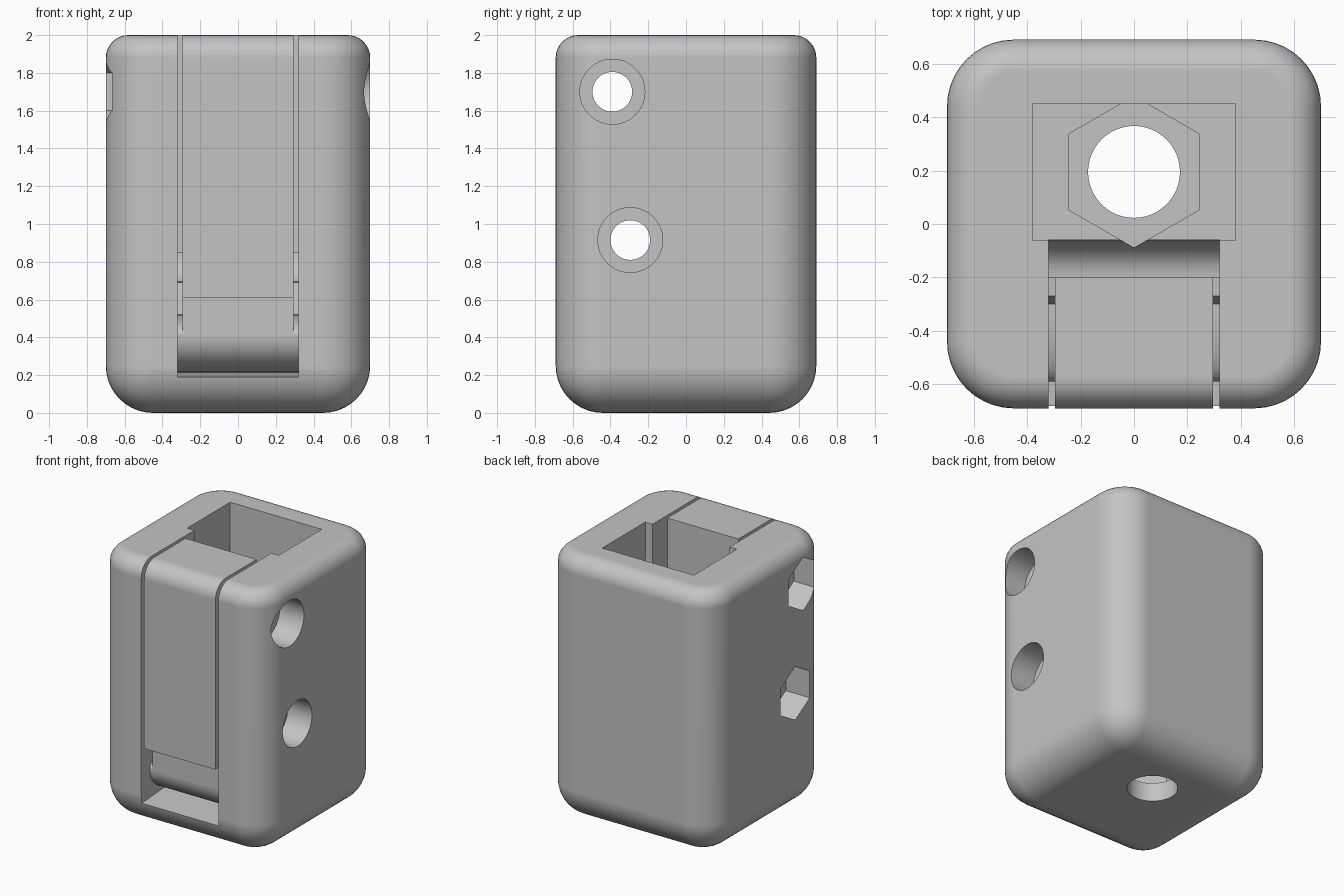
import bpy
import bmesh
import math
from mathutils import Matrix

if "Cube" in bpy.data.objects:
    bpy.data.objects.remove(bpy.data.objects["Cube"], do_unlink=True)

grey = bpy.data.materials.new("plain_grey")
grey.use_nodes = True
color = (0.55, 0.55, 0.55, 1)
grey.diffuse_color = color
grey.node_tree.nodes["Principled BSDF"].inputs["Base Color"].default_value = color


def make_object(name, bm):
    bmesh.ops.recalc_face_normals(bm, faces=bm.faces)
    mesh = bpy.data.meshes.new(name)
    bm.to_mesh(mesh)
    bm.free()
    mesh.materials.append(grey)
    obj = bpy.data.objects.new(name, mesh)
    bpy.context.collection.objects.link(obj)
    return obj


def box(x0, x1, y0, y1, z0, z1):
    bm = bmesh.new()
    bmesh.ops.create_cube(bm, size=1)
    for v in bm.verts:
        v.co = (x1 if v.co.x > 0 else x0, y1 if v.co.y > 0 else y0, z1 if v.co.z > 0 else z0)
    return bm


def rod(radius, sides, length, center, along_x=False):
    bm = bmesh.new()
    bmesh.ops.create_cone(bm, cap_ends=True, segments=sides, radius1=radius,
                          radius2=radius, depth=length)
    # A vertex of the ring lies on the y axis for sideways rods, on x for upright ones
    bmesh.ops.rotate(bm, verts=bm.verts, matrix=Matrix.Rotation(math.pi / 2, 3, "Z"))
    if along_x:
        bmesh.ops.rotate(bm, verts=bm.verts, matrix=Matrix.Rotation(math.pi / 2, 3, "Y"))
    elif sides == 6:
        bmesh.ops.rotate(bm, verts=bm.verts, matrix=Matrix.Rotation(math.pi / 2, 3, "Z"))
    bmesh.ops.translate(bm, verts=bm.verts, vec=center)
    return bm


def prism(profile, x0, x1):
    """Extrude a side profile of (y, z) points across x."""
    bm = bmesh.new()
    face = bm.faces.new([bm.verts.new((x0, y, z)) for y, z in profile])
    moved = bmesh.ops.extrude_face_region(bm, geom=[face])["geom"]
    verts = [g for g in moved if isinstance(g, bmesh.types.BMVert)]
    bmesh.ops.translate(bm, verts=verts, vec=(x1 - x0, 0, 0))
    return bm


def arc(cy, cz, ry, rz, start, end, steps=12):
    angles = [math.radians(start + (end - start) * i / steps) for i in range(steps + 1)]
    return [(cy + ry * math.cos(a), cz + rz * math.sin(a)) for a in angles]


# Rounded block: wide rounding on the uprights and base, tighter on top
bm = box(-0.7, 0.7, -0.69, 0.69, 0, 2)
wide = [e for e in bm.edges if min(v.co.z for v in e.verts) < 1]
bmesh.ops.bevel(bm, geom=wide, offset=0.25, segments=10, profile=0.5, affect="EDGES")
rim = [e for e in bm.edges if min(v.co.z for v in e.verts) > 1.999]
bmesh.ops.bevel(bm, geom=rim, offset=0.12, segments=8, profile=0.5, affect="EDGES")
body = make_object("clamp_body", bm)

cutters = []

# Central pocket, hexagonal recess and hole through the base
cutters.append(box(-0.38, 0.38, -0.06, 0.45, 0.85, 2.1))
cutters.append(rod(0.283, 6, 0.8, (0, 0.195, 0.54)))
cutters.append(rod(0.172, 48, 1.2, (0, 0.195, 0.4)))

# Curved space behind the flexing tongue
back_gap = [(-0.2, 2.1)] + arc(-0.2, 0.85, 0.14, 0.16, -90, 0) + [(0, 0.86), (0, 2.1)]
cutters.append(prism(back_gap, -0.32, 0.32))

# Thin gap on each side of the tongue
side_gap = ([(-0.8, 2.1), (-0.8, 0.41)] + arc(-0.3, 0.41, 0.29, 0.11, 180, 90)
            + [(-0.27, 0.69), (-0.15, 0.7), (-0.15, 2.1)])
for x0, x1 in ((-0.32, -0.295), (0.295, 0.32)):
    cutters.append(prism(side_gap, x0, x1))

# Recess under the tongue, with a rounded root
recess = [(-0.8, 0.61), (-0.8, 0.182)] + arc(-0.35, 0.41, 0.24, 0.195, 270, 180) + [(-0.59, 0.61)]
cutters.append(prism(recess, -0.32, 0.32))

# Two cross bolts: through hole, round head seat, hexagonal nut seat
for y, z in ((-0.39, 1.7), (-0.295, 0.915)):
    cutters.append(rod(0.105, 40, 1.8, (0, y, z), True))
    cutters.append(rod(0.172, 48, 0.4, (0.7, y, z), True))
    cutters.append(rod(0.2, 6, 0.4, (-0.7, y, z), True))

bpy.context.view_layer.objects.active = body
for bm in cutters:
    cutter = make_object("cutter", bm)
    cutter.hide_render = True
    cut = body.modifiers.new("cut", "BOOLEAN")
    cut.operation = "DIFFERENCE"
    cut.solver = "EXACT"
    cut.object = cutter
    bpy.ops.object.modifier_apply(modifier=cut.name)
    bpy.data.objects.remove(cutter, do_unlink=True)

# Smooth roundings, crisp cut edges, flat walls
bpy.ops.object.select_all(action="DESELECT")
body.select_set(True)
bpy.ops.object.shade_smooth_by_angle(angle=math.radians(30))
flat = body.modifiers.new("flat_walls", "WEIGHTED_NORMAL")
flat.keep_sharp = True
